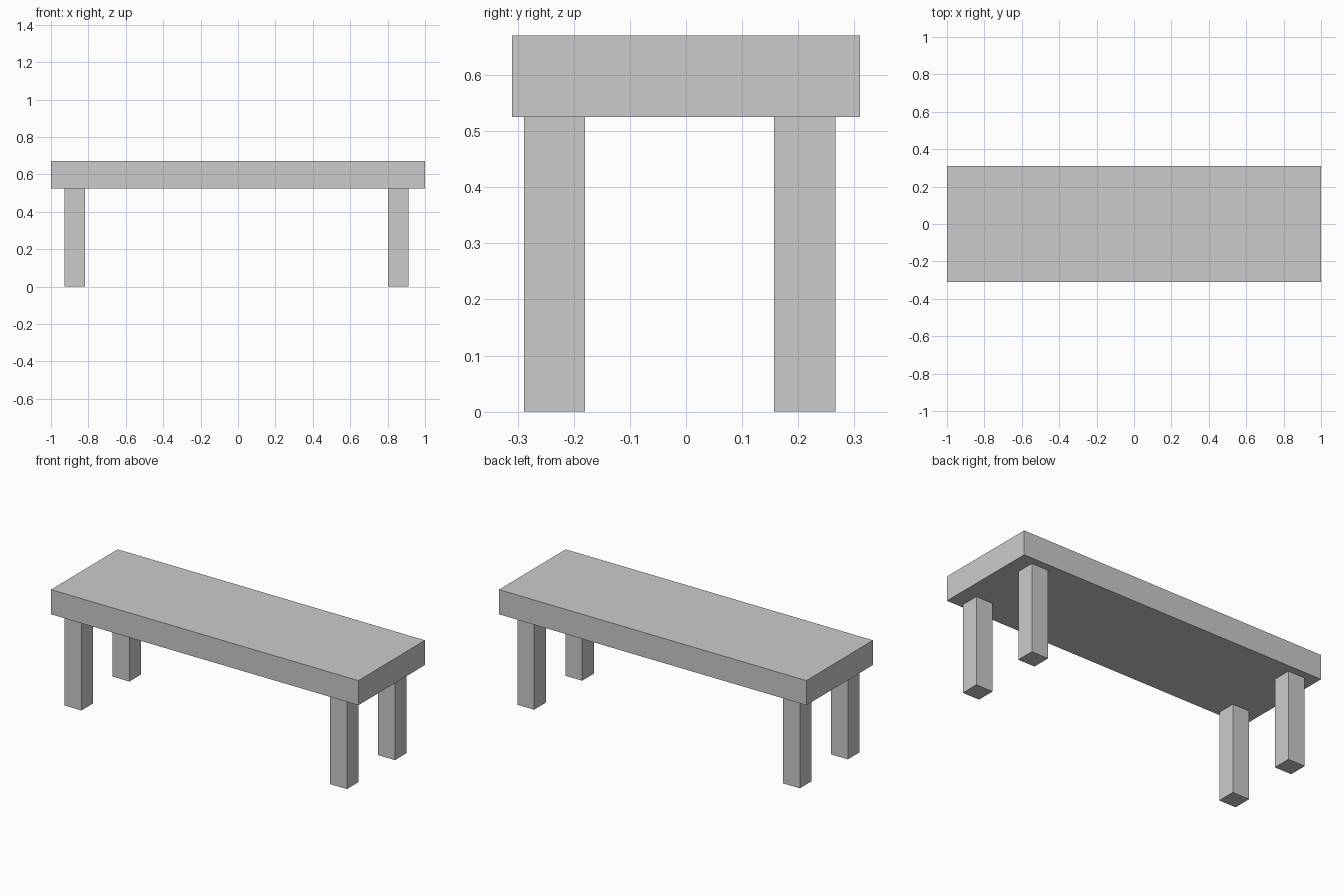
import bpy

if "Cube" in bpy.data.objects:
    bpy.data.objects.remove(bpy.data.objects["Cube"])


def box(name, x, y, z):
    """Add a box spanning the given (min, max) ranges."""
    spans = (x, y, z)
    bpy.ops.mesh.primitive_cube_add(size=1, location=[(a + b) / 2 for a, b in spans])
    obj = bpy.context.object
    obj.name = name
    obj.scale = [b - a for a, b in spans]
    bpy.ops.object.transform_apply(location=False, rotation=False, scale=True)
    return obj


SEAT_BOTTOM, SEAT_TOP = 0.525, 0.67

# Seat slab
box("seat", (-1, 1), (-0.31, 0.31), (SEAT_BOTTOM, SEAT_TOP))

# Four square legs, set slightly off centre under the seat
leg_x = {"left": (-0.927, -0.817), "right": (0.802, 0.911)}
leg_y = {"front": (-0.289, -0.18), "back": (0.157, 0.266)}
for depth, y in leg_y.items():
    for side, x in leg_x.items():
        box(f"{depth}_{side}_leg", x, y, (0, SEAT_BOTTOM))
